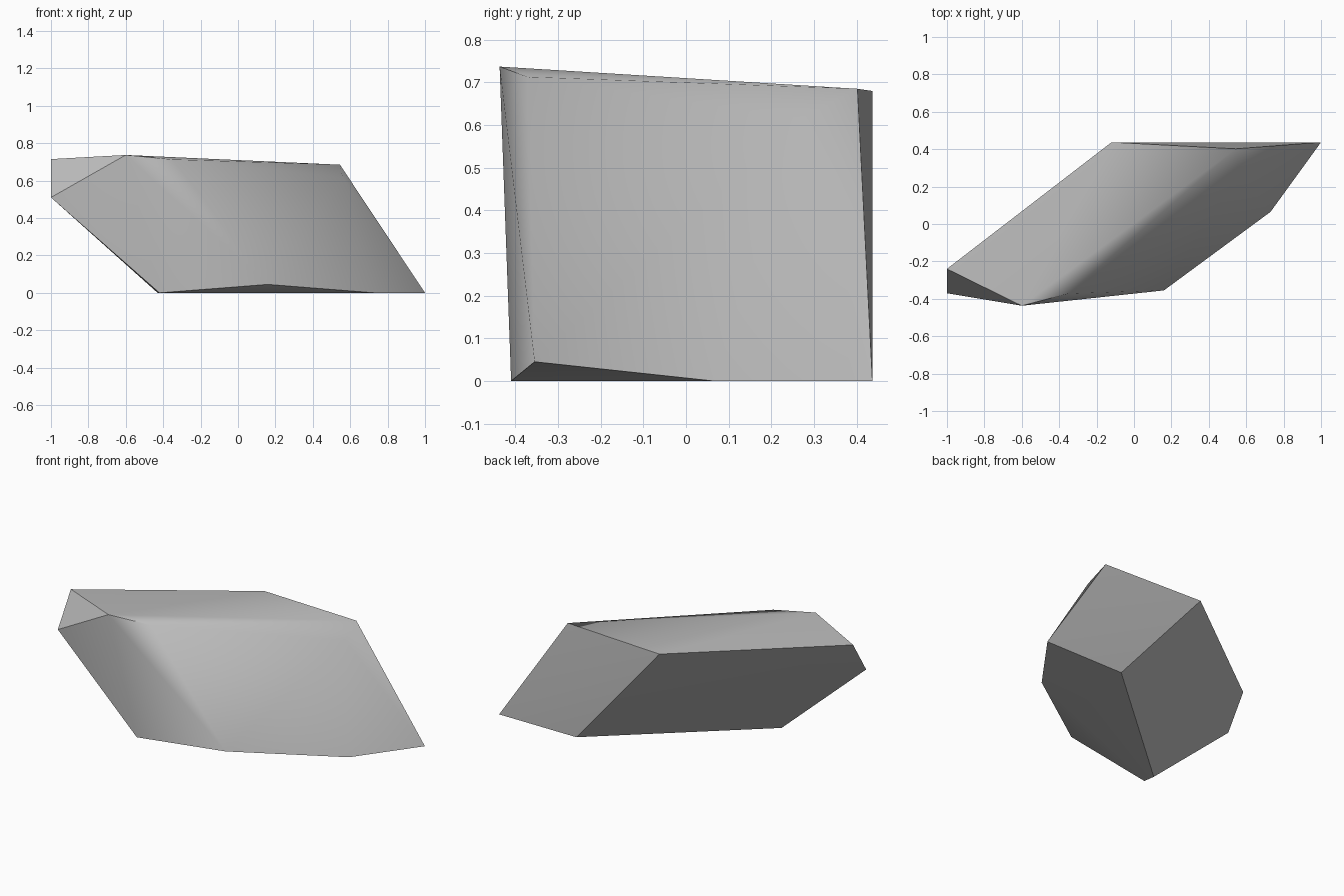
import bpy
import bmesh
from math import radians

cube = bpy.data.objects.get("Cube")
if cube:
    bpy.data.objects.remove(cube, do_unlink=True)

# Stone colour
stone = bpy.data.materials.new("grey_stone")
stone.use_nodes = True
grey = (0.5, 0.5, 0.5, 1)
stone.diffuse_color = grey
bsdf = stone.node_tree.nodes["Principled BSDF"]
bsdf.inputs["Base Color"].default_value = grey
bsdf.inputs["Roughness"].default_value = 0.9

# Corners of the leaning slab: footprint, then crown
footprint = [(-0.42, -0.41, 0), (-0.43, -0.34, 0), (0.46, 0.437, 0),
             (1, 0.437, 0), (0.73, 0.065, 0), (0.16, -0.355, 0.045)]
crown = [(-1, -0.37, 0.51), (-1, -0.24, 0.715), (-0.12, 0.437, 0.68),
         (0.545, 0.402, 0.685), (0.56, 0.27, 0.615),
         (-0.35, -0.372, 0.713), (-0.6, -0.437, 0.737)]

# Wrap the corners in a faceted shell
bm = bmesh.new()
for corner in footprint + crown:
    bm.verts.new(corner)
bmesh.ops.convex_hull(bm, input=bm.verts)
bmesh.ops.dissolve_limit(bm, angle_limit=radians(2), verts=bm.verts, edges=bm.edges)
bmesh.ops.recalc_face_normals(bm, faces=bm.faces)

mesh = bpy.data.meshes.new("rock")
bm.to_mesh(mesh)
bm.free()
mesh.materials.append(stone)
rock = bpy.data.objects.new("rock", mesh)
bpy.context.collection.objects.link(rock)

# Soften shallow facets, keep the strong ridges sharp
bpy.ops.object.select_all(action="DESELECT")
rock.select_set(True)
bpy.context.view_layer.objects.active = rock
bpy.ops.object.shade_smooth_by_angle(angle=radians(35))
